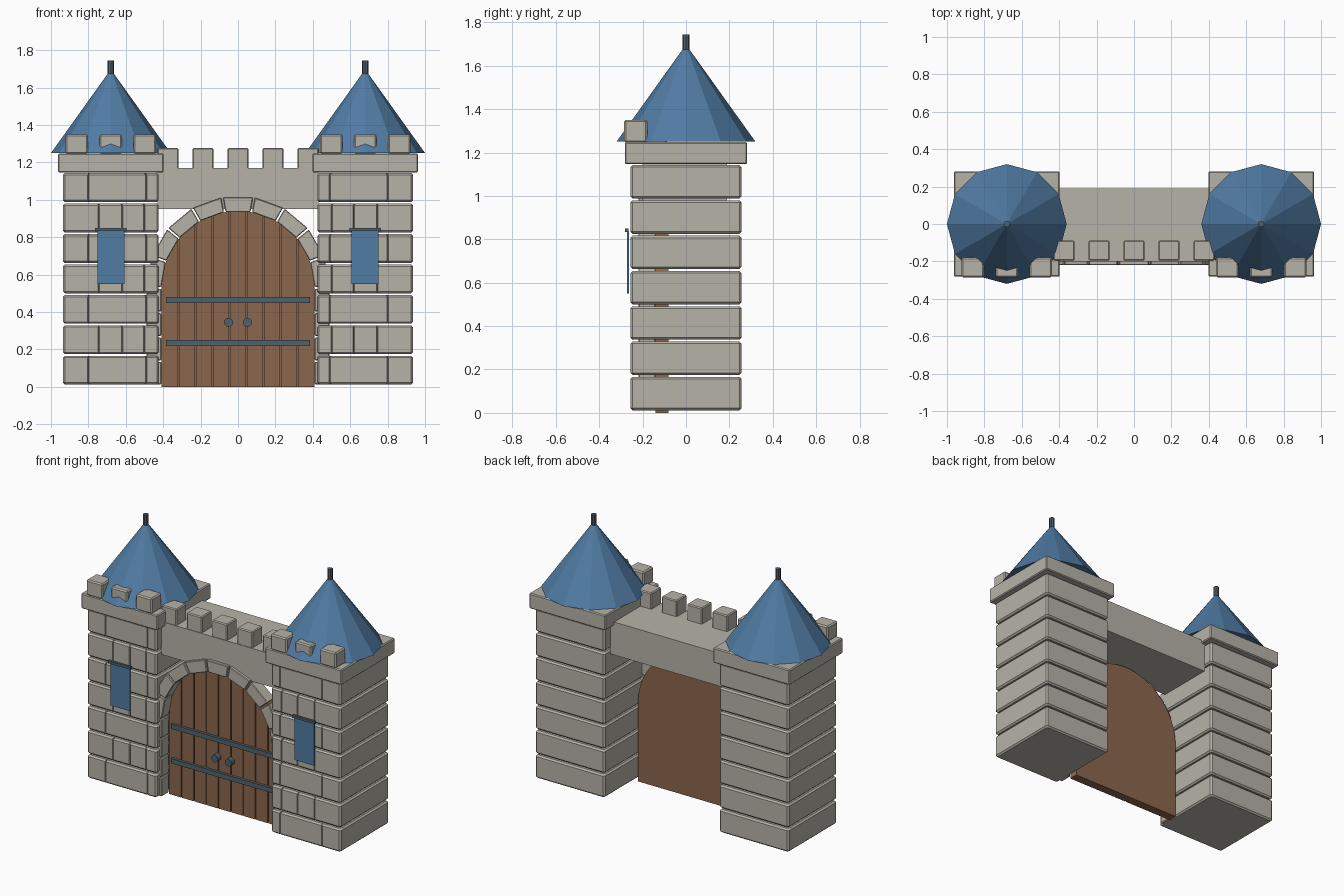
import bpy, bmesh, math
from mathutils import Matrix

if "Cube" in bpy.data.objects:
    bpy.data.objects.remove(bpy.data.objects["Cube"])


def material(name, rgb):
    m = bpy.data.materials.new(name)
    m.diffuse_color = (*rgb, 1)
    m.use_nodes = True
    m.node_tree.nodes["Principled BSDF"].inputs["Base Color"].default_value = m.diffuse_color
    return m


STONE = material("warm grey stone", (0.47, 0.45, 0.39))
BLUE = material("slate blue", (0.08, 0.20, 0.37))
WOOD = material("brown wood", (0.26, 0.135, 0.075))
IRON = material("dark iron", (0.08, 0.12, 0.15))


def finish(name, bm, mat):
    bmesh.ops.recalc_face_normals(bm, faces=bm.faces)
    me = bpy.data.meshes.new(name)
    bm.to_mesh(me)
    bm.free()
    me.materials.append(mat)
    ob = bpy.data.objects.new(name, me)
    bpy.context.collection.objects.link(ob)
    return ob


def box(name, x, y, z, mat, bevel=0):
    """Box from (min, max) ranges, with optional chamfer."""
    bm = bmesh.new()
    bmesh.ops.create_cube(bm, size=1)
    for v in bm.verts:
        v.co = [(r[0] + r[1]) / 2 + c * (r[1] - r[0]) for r, c in zip((x, y, z), v.co)]
    if bevel:
        bmesh.ops.bevel(bm, geom=bm.edges[:], offset=bevel, segments=1, affect='EDGES')
    return finish(name, bm, mat)


def panel(name, pts, y0, y1, mat, bevel=0):
    """Extrude an x-z outline from y0 to y1."""
    bm = bmesh.new()
    a = [bm.verts.new((x, y0, z)) for x, z in pts]
    b = [bm.verts.new((x, y1, z)) for x, z in pts]
    bm.faces.new(a)
    bm.faces.new(b[::-1])
    for i in range(len(a)):
        j = (i + 1) % len(a)
        bm.faces.new((a[i], b[i], b[j], a[j]))
    if bevel:
        bmesh.ops.recalc_face_normals(bm, faces=bm.faces)
        bmesh.ops.bevel(bm, geom=bm.edges[:], offset=bevel, segments=1, affect='EDGES')
    return finish(name, bm, mat)


def cylinder(name, loc, r1, r2, depth, sides, mat, along_y=False):
    bm = bmesh.new()
    rot = Matrix.Rotation(math.pi / 2, 4, 'X') if along_y else Matrix()
    bmesh.ops.create_cone(bm, cap_ends=True, segments=sides, radius1=r1, radius2=r2,
                          depth=depth, matrix=Matrix.Translation(loc) @ rot)
    return finish(name, bm, mat)


def course(name, cx, z0, z1, seams):
    """Chamfered stone course with V-shaped brick joints on the front."""
    h, b, g = 0.256, 0.01, 0.004
    pts = [(-h, -h + b), (-h + b, -h)]
    for s in seams:
        pts += [(s - g, -h), (s, -h + 0.012), (s + g, -h)]
    pts += [(h - b, -h), (h, -h + b), (h, h - b), (h - b, h), (b - h, h), (-h, h - b)]
    bm = bmesh.new()
    rings = []
    for z, k in ((z0, 1 - b / h), (z0 + b, 1), (z1 - b, 1), (z1, 1 - b / h)):
        rings.append([bm.verts.new((cx + x * k, y * k, z)) for x, y in pts])
    for lo, hi in zip(rings, rings[1:]):
        for i in range(len(pts)):
            j = (i + 1) % len(pts)
            bm.faces.new((lo[i], lo[j], hi[j], hi[i]))
    bm.faces.new(rings[0][::-1])
    bm.faces.new(rings[-1])
    return finish(name, bm, STONE)


SPRING, R_IN, R_OUT = 0.53, 0.41, 0.49

for side, tag in ((-1, "left"), (1, "right")):
    cx = 0.68 * side
    # Tower body and cap
    for i in range(7):
        z = 0.012 + i * 0.1627
        seams = (-0.12, 0.19) if i % 2 == 0 else (-0.065, 0.06, 0.18)
        course(f"{tag}_tower_course", cx, z, z + 0.154, [s * -side for s in seams][::-side])
    box(f"{tag}_tower_cap", (cx - 0.282, cx + 0.282), (-0.282, 0.282), (1.146, 1.248), STONE, 0.006)
    for dx in (-0.182, 0, 0.182):
        box(f"{tag}_tower_merlon", (cx + dx - 0.06, cx + dx + 0.06), (-0.285, -0.178),
            (1.246, 1.35), STONE, 0.008)
    # Roof and spike
    cylinder(f"{tag}_roof", (cx, 0, 1.47), 0.32, 0.005, 0.44, 12, BLUE)
    cylinder(f"{tag}_roof_spike", (cx, 0, 1.70), 0.017, 0.017, 0.088, 8, IRON)
    # Window hanging
    box(f"{tag}_window", (cx - 0.072, cx + 0.072), (-0.272, -0.263), (0.55, 0.835), BLUE)
    box(f"{tag}_window_rail", (cx - 0.084, cx + 0.084), (-0.282, -0.266), (0.833, 0.85), IRON)
    # Door jamb stones
    for i in range(4):
        z = 0.012 + i * 0.13
        xs = sorted((side * R_IN, side * R_OUT))
        box(f"{tag}_jamb_stone", xs, (-0.22, -0.14), (z, z + 0.122), STONE, 0.005)

# Wall over the gate with its merlons
box("gate_wall", (-0.43, 0.43), (-0.2, 0.19), (0.95, 1.17), STONE)
for i in range(-2, 3):
    x = i * 0.187
    box("wall_merlon", (x - 0.056, x + 0.056), (-0.196, -0.088), (1.162, 1.277), STONE, 0.006)

# Arch stones
for i in range(9):
    a0, a1 = math.radians(i * 20 + 0.6), math.radians(i * 20 + 19.4)
    pts = [(r * math.cos(a), SPRING + r * math.sin(a))
           for r, a in ((R_IN, a0), (R_OUT, a0), (R_OUT, a1), (R_IN, a1))]
    panel("arch_stone", pts, -0.22, -0.14, STONE, 0.004)


# Door: backing slab and planks cut to the arch
def door_piece(name, x0, x1, y0, y1, steps):
    xs = [R_IN * math.sin(math.pi / 2 * (-1 + 2 * i / steps)) for i in range(steps + 1)]
    xs = [x0] + [x for x in xs if x0 + 1e-4 < x < x1 - 1e-4] + [x1]
    top = [(x, SPRING + math.sqrt(max(0, R_IN ** 2 - x * x))) for x in xs]
    return panel(name, [(x1, 0), (x0, 0)] + top, y0, y1, WOOD)


door_piece("door_slab", -R_IN, R_IN, -0.125, -0.08, 32)
w = 2 * R_IN / 9
for i in range(9):
    x = -R_IN + i * w
    door_piece("door_plank", x + 0.003 * (i > 0), x + w - 0.003 * (i < 8), -0.14, -0.124, 32)

# Door ironwork
for z in (0.235, 0.465):
    box("door_strap", (-0.385, 0.385), (-0.158, -0.138), (z - 0.016, z + 0.016), IRON)
for x in (-0.05, 0.05):
    cylinder("door_knob", (x, -0.155, 0.345), 0.024, 0.024, 0.04, 12, IRON, True)
